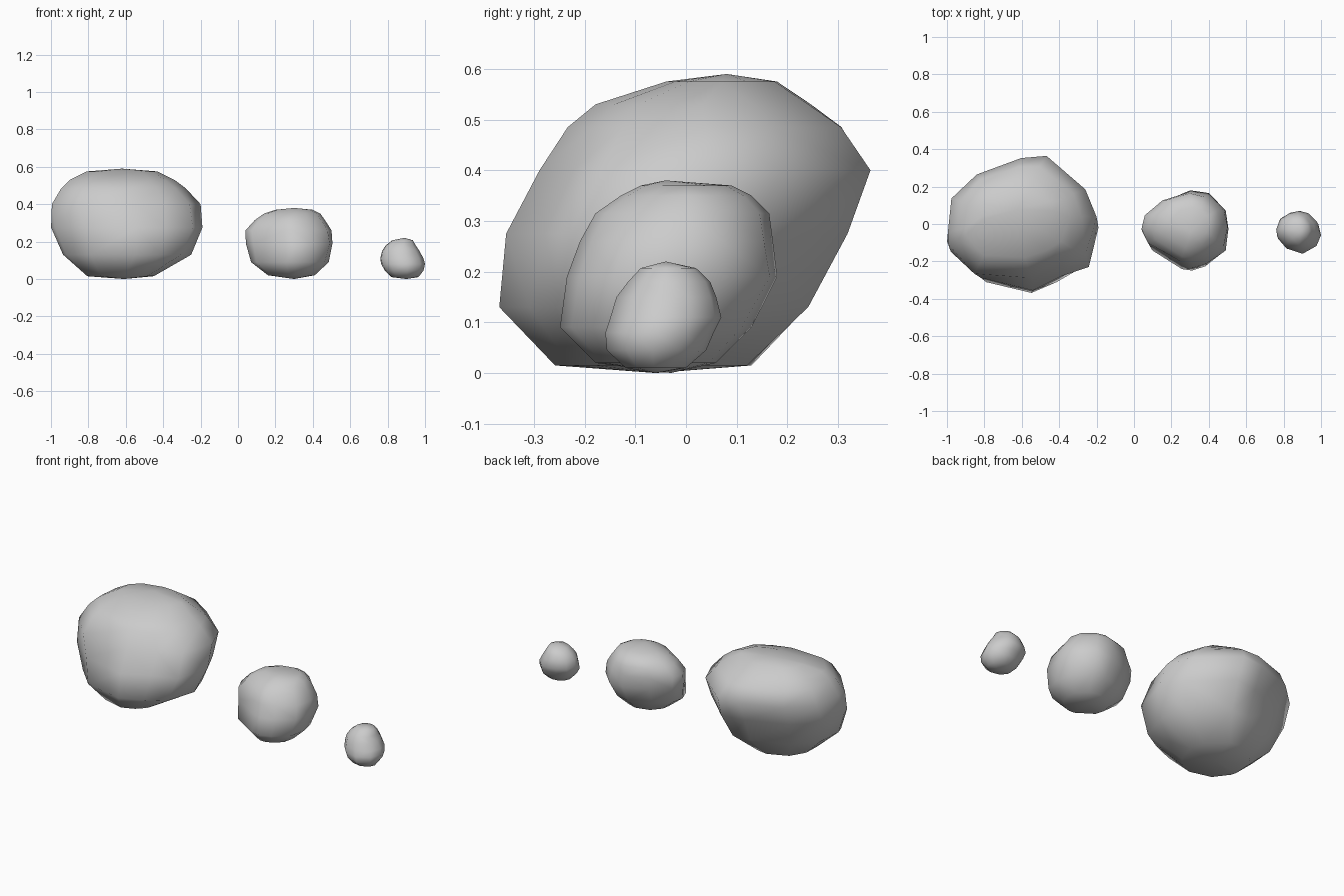
import bpy, bmesh
from mathutils import Vector

if "Cube" in bpy.data.objects:
    bpy.data.objects.remove(bpy.data.objects["Cube"])


def rock(name, outline, levels, bottom, top, fullness=0, shoulder=0):
    """Loft a plan outline through levels of (z, x min, x max, y min, y max)."""
    xs, ys = [p[0] for p in outline], [p[1] for p in outline]
    unit = [Vector((2 * (x - min(xs)) / (max(xs) - min(xs)) - 1,
                    2 * (y - min(ys)) / (max(ys) - min(ys)) - 1)) for x, y in outline]
    height = top[2] - bottom[2]
    bm = bmesh.new()
    rings = []
    for z, x0, x1, y0, y1 in levels:
        t = 2 * (z - bottom[2]) / height - 1
        ring = []
        for p in unit:
            # the outline gets rounder towards the bottom and the top
            q = p.lerp(p.normalized(), max(fullness, abs(t)))
            # fuller upper corner at the front left
            if q.x < 0 and q.y < 0 and t > 0.2:
                q *= 1 + shoulder
                q = Vector((max(-1, q.x), max(-1, q.y)))
            ring.append(bm.verts.new((x0 + (x1 - x0) * (q.x + 1) / 2,
                                      y0 + (y1 - y0) * (q.y + 1) / 2, z)))
        rings.append(ring)
    n = len(unit)
    low, high = bm.verts.new(bottom), bm.verts.new(top)
    for i in range(n):
        j = (i + 1) % n
        for a, b in zip(rings, rings[1:]):
            bm.faces.new((a[i], a[j], b[j], b[i]))
        bm.faces.new((low, rings[0][j], rings[0][i]))
        bm.faces.new((high, rings[-1][i], rings[-1][j]))
    bmesh.ops.triangulate(bm, faces=bm.faces[:])
    bmesh.ops.recalc_face_normals(bm, faces=bm.faces[:])
    for f in bm.faces:
        f.smooth = True
    mesh = bpy.data.meshes.new(name)
    bm.to_mesh(mesh)
    bm.free()
    obj = bpy.data.objects.new(name, mesh)
    bpy.context.collection.objects.link(obj)
    return obj


# Large rock, leaning back
rock("large_rock",
     [(-1, -.08), (-.98, .11), (-.83, .24), (-.6, .34), (-.46, .37), (-.26, .16),
      (-.19, 0), (-.24, -.23), (-.39, -.28), (-.54, -.365), (-.82, -.29), (-.98, -.14)],
     [(.015, -.81, -.45, -.26, .13),
      (.13, -.94, -.25, -.37, .25),
      (.275, -1, -.19, -.355, .32),
      (.4, -.995, -.2, -.29, .37),
      (.485, -.945, -.28, -.235, .315),
      (.53, -.9, -.34, -.18, .25),
      (.575, -.81, -.43, -.04, .18)],
     (-.61, -.06, 0), (-.62, .08, .59), shoulder=.15)

# Medium rock
rock("medium_rock",
     [(.04, -.04), (.06, .04), (.16, .12), (.3, .18), (.4, .165), (.49, .07),
      (.505, -.03), (.49, -.15), (.39, -.22), (.31, -.245), (.25, -.225), (.08, -.12)],
     [(.02, .16, .41, -.18, .06),
      (.09, .07, .485, -.25, .13),
      (.19, .042, .505, -.235, .18),
      (.26, .04, .5, -.21, .172),
      (.315, .09, .465, -.18, .165),
      (.35, .14, .44, -.13, .13),
      (.37, .2, .4, -.09, .09)],
     (.3, -.03, 0), (.3, -.04, .38))

# Small rock
rock("small_rock",
     [(.76, -.03), (.78, .03), (.84, .055), (.89, .07), (.94, .058), (.985, .01),
      (1, -.05), (.975, -.11), (.9, -.155), (.82, -.115), (.77, -.07)],
     [(.01, .82, .965, -.12, 0),
      (.045, .785, .992, -.157, .04),
      (.08, .765, 1, -.16, .055),
      (.11, .76, .992, -.15, .07),
      (.15, .77, .97, -.138, .06),
      (.18, .79, .95, -.115, .048),
      (.207, .825, .935, -.09, .02)],
     (.9, -.06, 0), (.89, -.04, .22), fullness=.6)
